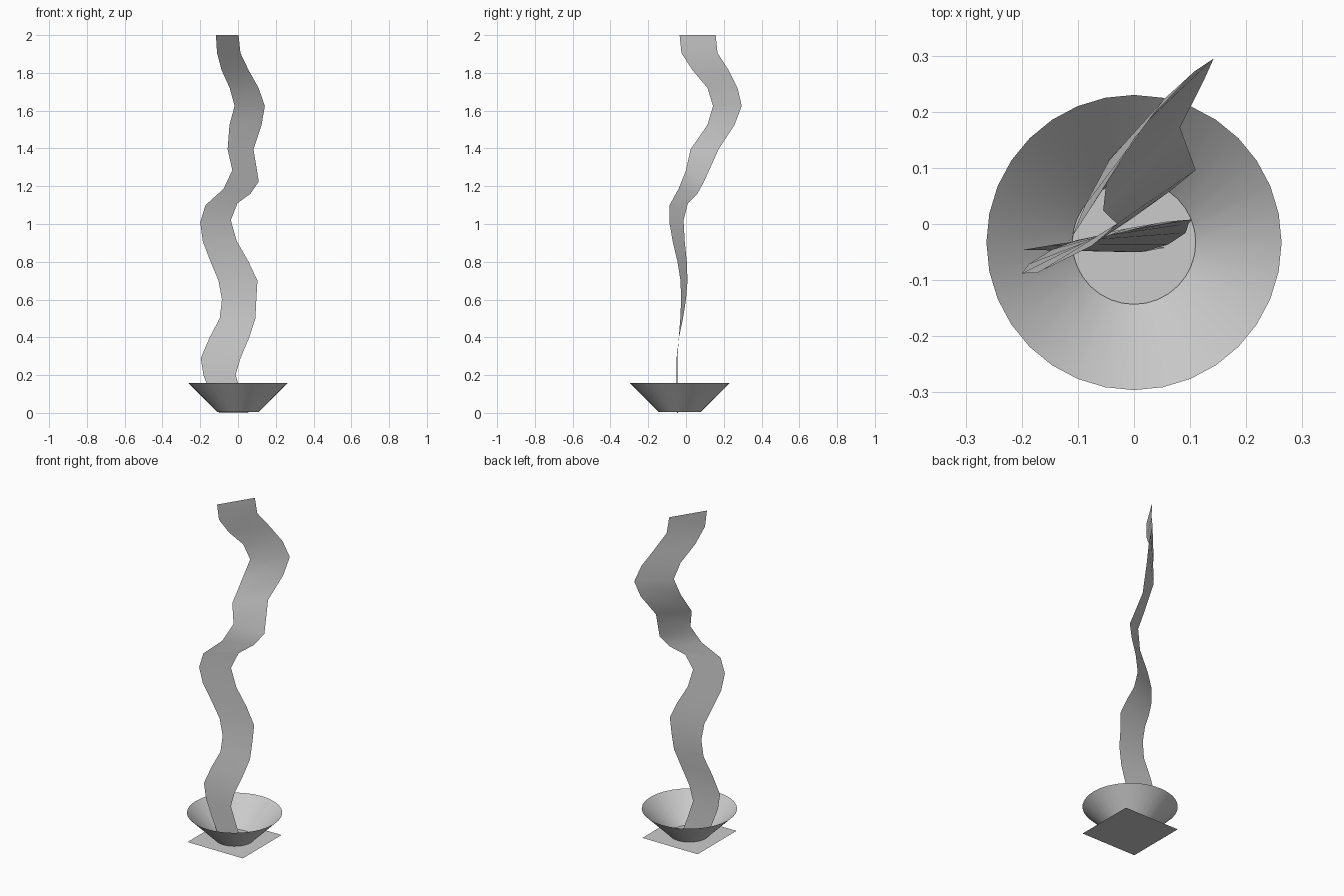
import bpy, math

CY = -0.033  # y of the bowl axis


def make(name, verts, faces, smooth=True):
    me = bpy.data.meshes.new(name)
    me.from_pydata(verts, [], faces)
    me.update()
    for p in me.polygons:
        p.use_smooth = smooth
    ob = bpy.data.objects.new(name, me)
    bpy.context.collection.objects.link(ob)
    return ob


# Square base sheet
s = 0.186
make("base_sheet", [(-s, CY - s, 0), (s, CY - s, 0), (s, CY + s, 0), (-s, CY + s, 0)],
     [(0, 1, 2, 3)], False)

# Open flared bowl, single-walled
N = 32
verts = []
for r, z in ((0.11, 0.004), (0.263, 0.157)):
    for i in range(N):
        a = 2 * math.pi * i / N
        verts.append((r * math.cos(a), CY + r * math.sin(a), z))
make("bowl", verts, [(i, (i + 1) % N, N + (i + 1) % N, N + i) for i in range(N)])

# Wavy smoke ribbon: height, left edge x y, right edge x y, optional right-edge lift
rows = [
    (0.00, -0.10, -0.047, 0.055, -0.042),
    (0.10, -0.145, -0.046, 0.02, -0.049),
    (0.20, -0.183, -0.046, -0.013, -0.05),
    (0.29, -0.197, -0.046, 0.013, -0.05),
    (0.40, -0.15, -0.038, 0.06, -0.037),
    (0.50, -0.097, -0.03, 0.092, -0.016),
    (0.60, -0.085, -0.026, 0.097, 0.0),
    (0.70, -0.103, -0.029, 0.103, 0.008),
    (0.80, -0.145, -0.045, 0.056, 0.004),
    (0.91, -0.187, -0.071, -0.007, -0.007),
    (1.01, -0.20, -0.088, -0.038, -0.013, 0.01),
    (1.10, -0.172, -0.087, -0.003, 0.01, 0.01),
    (1.185, -0.077, -0.04, 0.066, 0.06, -0.025),
    (1.285, -0.03, 0.0, 0.11, 0.096, -0.06),
    (1.395, -0.055, 0.024, 0.082, 0.172),
    (1.525, -0.045, 0.114, 0.125, 0.257),
    (1.625, -0.018, 0.143, 0.142, 0.295),
    (1.72, -0.044, 0.114, 0.109, 0.273),
    (1.815, -0.087, 0.034, 0.056, 0.225),
    (1.905, -0.111, -0.024, 0.013, 0.167),
    (2.00, -0.117, -0.034, 0.003, 0.157),
]
verts = []
for z, lx, ly, rx, ry, *lift in rows:
    verts += [(lx, ly, z), (rx, ry, z + sum(lift))]
make("smoke_ribbon", verts,
     [(2 * i, 2 * i + 1, 2 * i + 3, 2 * i + 2) for i in range(len(rows) - 1)])
